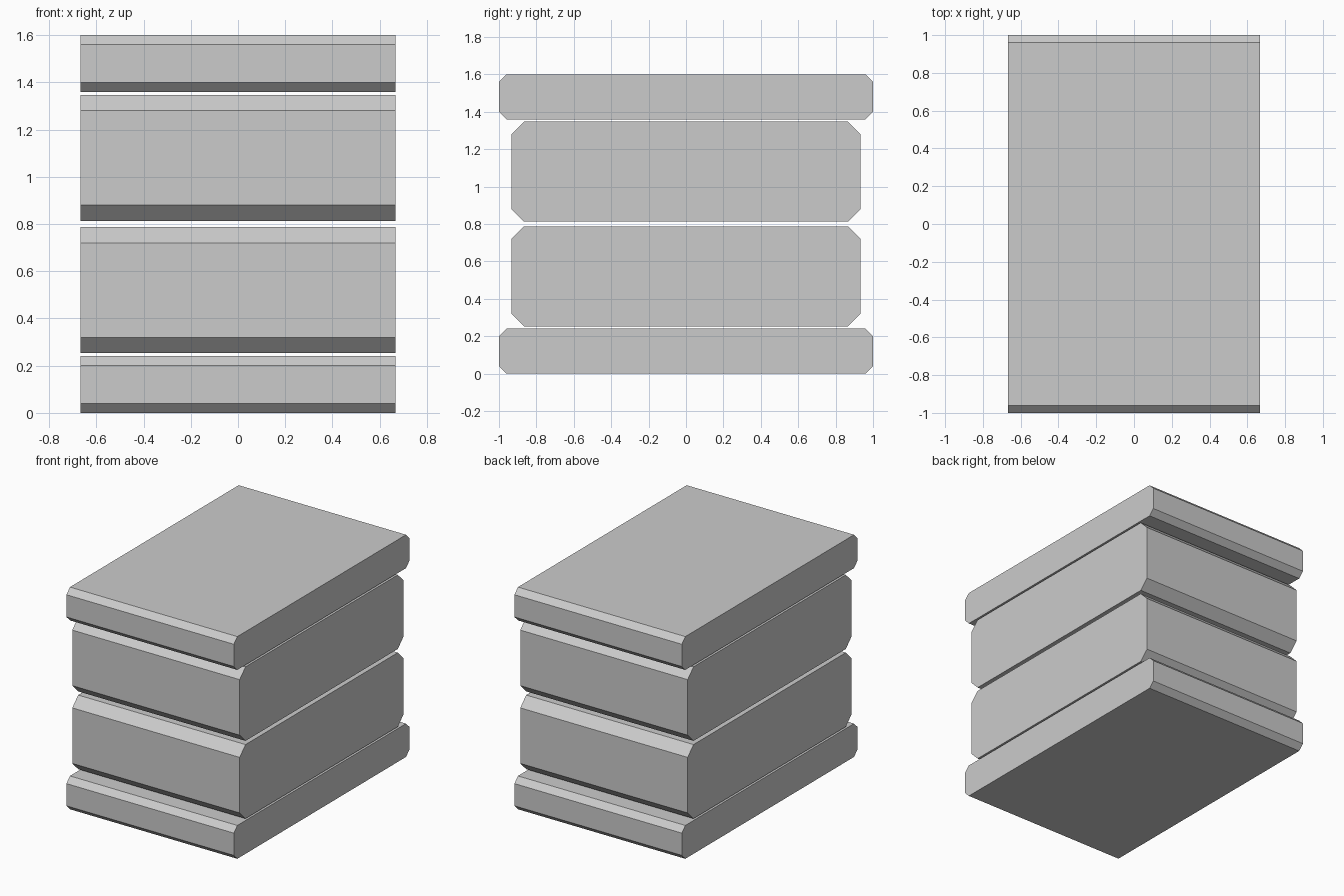
import bpy
import bmesh

if "Cube" in bpy.data.objects:
    bpy.data.objects.remove(bpy.data.objects["Cube"])

HALF_WIDTH = 0.6667


def slab(name, half_depth, z0, z1, chamfer):
    """Chamfered y-z profile extruded straight along x."""
    d, c = half_depth, chamfer
    profile = [(-d + c, z0), (d - c, z0), (d, z0 + c), (d, z1 - c),
               (d - c, z1), (-d + c, z1), (-d, z1 - c), (-d, z0 + c)]
    bm = bmesh.new()
    face = bm.faces.new([bm.verts.new((-HALF_WIDTH, y, z)) for y, z in profile])
    ext = bmesh.ops.extrude_face_region(bm, geom=[face])
    verts = [v for v in ext["geom"] if isinstance(v, bmesh.types.BMVert)]
    bmesh.ops.translate(bm, verts=verts, vec=(2 * HALF_WIDTH, 0, 0))
    bmesh.ops.recalc_face_normals(bm, faces=bm.faces)
    mesh = bpy.data.meshes.new(name)
    bm.to_mesh(mesh)
    bm.free()
    obj = bpy.data.objects.new(name, mesh)
    bpy.context.collection.objects.link(obj)
    return obj


# Thin, wider end slabs
slab("base_slab", 1.0, 0.0, 0.24, 0.04)
slab("top_slab", 1.0, 1.36, 1.6, 0.04)

# Two thick blocks between them
slab("lower_block", 0.9333, 0.2533, 0.7867, 0.0667)
slab("upper_block", 0.9333, 0.8133, 1.3467, 0.0667)
